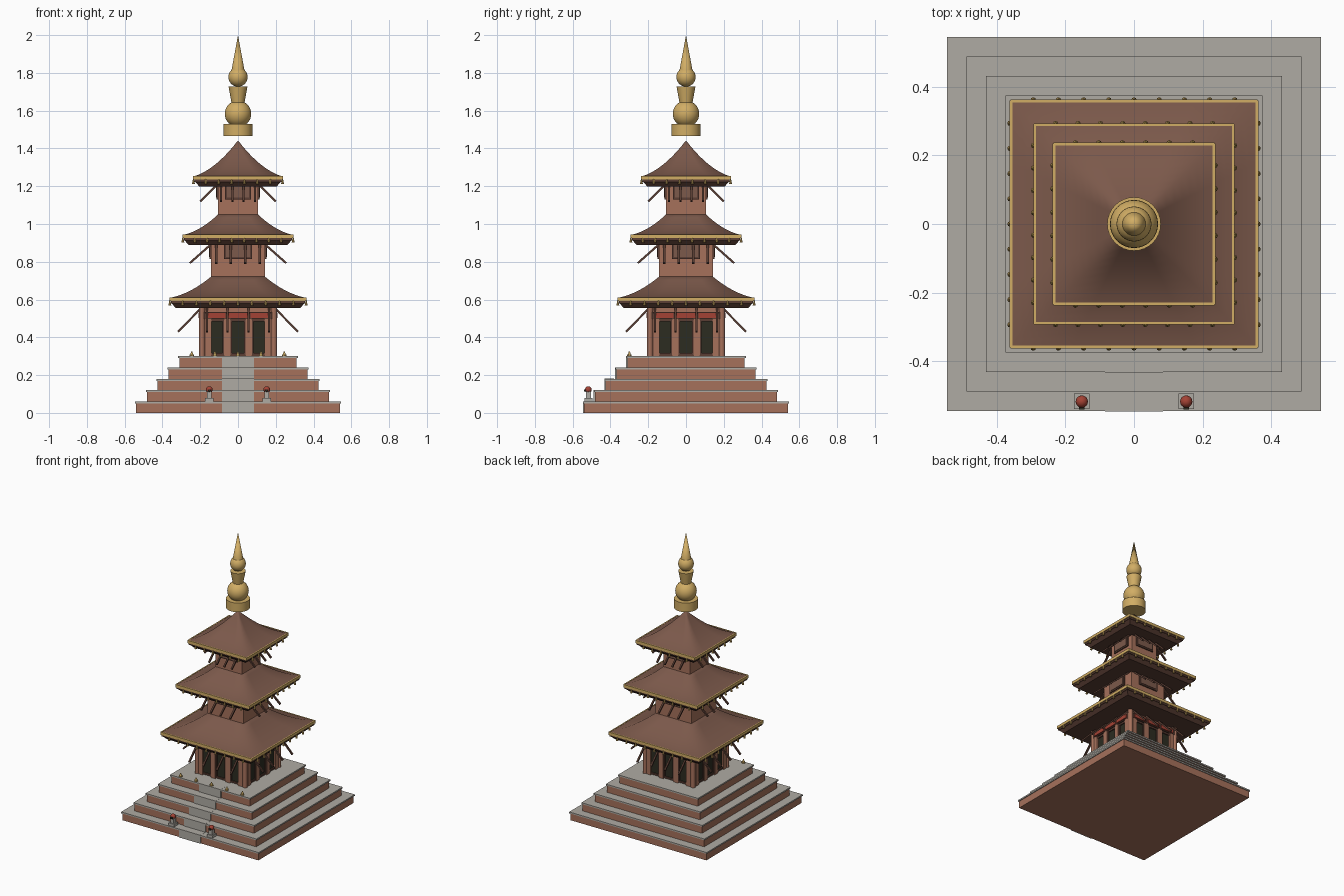
import bpy, bmesh, math
from mathutils import Matrix, Vector

cube = bpy.data.objects.get("Cube")
if cube:
    bpy.data.objects.remove(cube)


def material(name, rgb):
    m = bpy.data.materials.new(name)
    m.use_nodes = True
    m.diffuse_color = (*rgb, 1)
    bsdf = next(n for n in m.node_tree.nodes if n.type == 'BSDF_PRINCIPLED')
    bsdf.inputs["Base Color"].default_value = (*rgb, 1)
    bsdf.inputs["Roughness"].default_value = 0.7
    return m


STONE = material("grey stone", (0.43, 0.41, 0.37))
BRICK = material("red brick", (0.38, 0.165, 0.105))
ROOF = material("roof brown", (0.2, 0.1, 0.07))
WOOD = material("dark wood", (0.1, 0.047, 0.033))
GOLD = material("gold", (0.64, 0.42, 0.13))
RED = material("red paint", (0.37, 0.055, 0.035))
DARK = material("dark opening", (0.025, 0.025, 0.015))


def box(bm, x0, x1, y0, y1, z0, z1):
    mat = Matrix.Translation(((x0 + x1) / 2, (y0 + y1) / 2, (z0 + z1) / 2))
    bmesh.ops.create_cube(bm, size=1, matrix=mat @ Matrix.Diagonal((x1 - x0, y1 - y0, z1 - z0, 1)))


def block(bm, half, z0, z1):
    box(bm, -half, half, -half, half, z0, z1)


def cone(bm, x, y, z0, z1, r0, r1, sides):
    bmesh.ops.create_cone(bm, cap_ends=True, segments=sides, radius1=r0, radius2=r1,
                          depth=z1 - z0, matrix=Matrix.Translation((x, y, (z0 + z1) / 2)))


def ball(bm, x, y, z, r, sides=32):
    bmesh.ops.create_uvsphere(bm, u_segments=sides, v_segments=sides // 2, radius=r,
                              matrix=Matrix.Translation((x, y, z)))


def beam(bm, a, b, width):
    a, b = Vector(a), Vector(b)
    turn = (b - a).to_track_quat('Z', 'Y').to_matrix().to_4x4()
    scale = Matrix.Diagonal((width, width, (b - a).length, 1))
    bmesh.ops.create_cube(bm, size=1, matrix=Matrix.Translation((a + b) / 2) @ turn @ scale)


def four_sides(bm):
    # repeat the front geometry on the other three sides
    source = bm.verts[:] + bm.edges[:] + bm.faces[:]
    for k in (1, 2, 3):
        copy = bmesh.ops.duplicate(bm, geom=source)["geom"]
        verts = [v for v in copy if isinstance(v, bmesh.types.BMVert)]
        bmesh.ops.rotate(bm, verts=verts, cent=(0, 0, 0), matrix=Matrix.Rotation(k * math.pi / 2, 3, 'Z'))


def finish(bm, name, mat, smooth=None):
    mesh = bpy.data.meshes.new(name)
    bm.to_mesh(mesh)
    bm.free()
    mesh.materials.append(mat)
    ob = bpy.data.objects.new(name, mesh)
    bpy.context.collection.objects.link(ob)
    if smooth:
        bpy.ops.object.select_all(action='DESELECT')
        ob.select_set(True)
        bpy.context.view_layer.objects.active = ob
        bpy.ops.object.shade_smooth_by_angle(angle=math.radians(smooth))
    return ob


# Stepped plinth: brick risers, stone slabs and a stone stair strip
bricks, slabs, stairs = bmesh.new(), bmesh.new(), bmesh.new()
for i in range(5):
    half, z = 0.545 - 0.057 * i, 0.06 * i
    block(bricks, half - 0.006, z, z + 0.05)
    block(slabs, half, z + 0.05, z + 0.06)
    box(stairs, -0.085, 0.085, -half - 0.001, -half + 0.05, z + 0.0005, z + 0.061)
finish(bricks, "plinth_bricks", BRICK)
finish(slabs, "plinth_slabs", STONE)
finish(stairs, "front_stairs", STONE)

# Lamps along the front of the top step
bm = bmesh.new()
for x in (-0.245, -0.122, 0, 0.122, 0.245):
    cone(bm, x, -0.3, 0.3, 0.308, 0.012, 0.012, 10)
    cone(bm, x, -0.3, 0.308, 0.325, 0.008, 0.003, 10)
finish(bm, "step_lamps", GOLD)

# Guardian statues beside the stairs
for side, x in (("right", -0.152), ("left", 0.152)):
    bm = bmesh.new()
    box(bm, x - 0.022, x + 0.022, -0.538, -0.494, 0.06, 0.078)
    box(bm, x - 0.013, x + 0.013, -0.53, -0.503, 0.078, 0.112)
    finish(bm, side + "_guardian_body", STONE)
    bm = bmesh.new()
    ball(bm, x, -0.517, 0.123, 0.018, 16)
    finish(bm, side + "_guardian_head", RED, 60)
    bm = bmesh.new()
    box(bm, x - 0.008, x + 0.008, -0.54, -0.53, 0.112, 0.124)
    finish(bm, side + "_guardian_snout", DARK)

# Ground floor: walls, pillars, doors and painted lintels
bm = bmesh.new()
block(bm, 0.182, 0.3, 0.57)
finish(bm, "ground_walls", BRICK)

pillars, frames, doors, lintels = [bmesh.new() for _ in range(4)]
for x in (-0.158, -0.058, 0.058, 0.158):
    box(pillars, x - 0.017, x + 0.017, -0.2, -0.18, 0.3, 0.5)
cone(pillars, -0.19, -0.19, 0.3, 0.555, 0.016, 0.016, 12)
for x in (-0.115, 0, 0.115):
    for s in (-1, 1):
        cx = x + s * 0.037
        box(frames, cx - 0.005, cx + 0.005, -0.196, -0.18, 0.305, 0.495)
    for z in (0.305, 0.483):
        box(frames, x - 0.037, x + 0.037, -0.195, -0.18, z, z + 0.012)
    box(doors, x - 0.032, x + 0.032, -0.187, -0.18, 0.317, 0.483)
    box(lintels, x - 0.05, x + 0.05, -0.208, -0.18, 0.503, 0.53)
box(frames, -0.19, 0.19, -0.201, -0.18, 0.497, 0.535)
for bm, name, mat in ((pillars, "ground_pillars", BRICK), (frames, "door_frames", WOOD),
                      (doors, "doors", DARK), (lintels, "painted_lintels", RED)):
    four_sides(bm)
    finish(bm, name, mat)

# Upper storeys: walls and shuttered windows
for name, half, z0, z1, win, wz in (("middle", 0.142, 0.7, 0.92, 0.075, 0.815),
                                    ("upper", 0.105, 1.03, 1.22, 0.07, 1.13)):
    bm = bmesh.new()
    block(bm, half, z0, z1)
    finish(bm, name + "_walls", BRICK)
    bm = bmesh.new()
    box(bm, -win, win, -half - 0.008, -half + 0.01, wz, z1 - 0.01)
    four_sides(bm)
    finish(bm, name + "_windows", WOOD)
    bm = bmesh.new()
    box(bm, -win + 0.012, win - 0.012, -half - 0.011, -half, wz + 0.01, z1 - 0.02)
    four_sides(bm)
    finish(bm, name + "_shutters", ROOF)

# Roofs: name, eave half, eave z, top half, top z, strut top, strut foot, strut drop, bells
ROOFS = (("lower", 0.36, 0.61, 0.142, 0.722, 0.195, 0.317, 0.18, 9),
         ("middle", 0.291, 0.943, 0.104, 1.052, 0.145, 0.255, 0.15, 8),
         ("upper", 0.235, 1.253, 0.0, 1.44, 0.12, 0.2, 0.133, 6))
for name, half, z, top, ztop, s_in, s_out, drop, count in ROOFS:
    # concave roof sheet lofted from square rings
    bm = bmesh.new()
    rings, steps = [], 10
    for k in range(steps + 1):
        t = k / steps
        h = half - 0.004 + (max(top, 0.002) - half + 0.004) * t
        hz = z + (ztop - z) * (0.4 * t + 0.6 * t * t)
        corners = [Vector((sx * h, sy * h, hz)) for sx, sy in ((-1, -1), (1, -1), (1, 1), (-1, 1))]
        rings.append([bm.verts.new(corners[i].lerp(corners[(i + 1) % 4], j / 4))
                      for i in range(4) for j in range(4)])
    for low, high in zip(rings, rings[1:]):
        for i in range(16):
            j = (i + 1) % 16
            bm.faces.new((low[i], low[j], high[j], high[i]))
    bm.faces.new(rings[-1])
    finish(bm, name + "_roof", ROOF, 100)

    # eave slab, tapering inward below
    bm = bmesh.new()
    block(bm, half - 0.004, z - 0.03, z)
    cone_half = (half - 0.03) * math.sqrt(2)
    bmesh.ops.create_cone(bm, cap_ends=True, segments=4, radius1=cone_half,
                          radius2=(half - 0.008) * math.sqrt(2), depth=0.024,
                          matrix=Matrix.Translation((0, 0, z - 0.042)) @ Matrix.Rotation(math.pi / 4, 4, 'Z'))
    finish(bm, name + "_eave", WOOD)

    # gilded edge with hanging bells
    bm = bmesh.new()
    box(bm, -half, half, -half - 0.002, -half + 0.006, z - 0.018, z + 0.002)
    for k in range(count):
        x = (k + 0.5 - count / 2) * (2 * half - 0.06) / count
        cone(bm, x, -half - 0.001, z - 0.042, z - 0.016, 0.008, 0.003, 8)
    four_sides(bm)
    finish(bm, name + "_gilded_edge", GOLD)

    # slanted struts under the eave
    bm = bmesh.new()
    for k in (-1, -1 / 3, 1 / 3, 1):
        x = k * (s_in - 0.03)
        beam(bm, (x, -s_in + 0.02, z - 0.035), (x, -s_out, z - drop), 0.011)
    four_sides(bm)
    finish(bm, name + "_struts", WOOD)

# Golden finial
bm = bmesh.new()
cone(bm, 0, 0, 1.465, 1.53, 0.078, 0.078, 32)
ball(bm, 0, 0, 1.583, 0.07)
cone(bm, 0, 0, 1.635, 1.727, 0.033, 0.05, 32)
ball(bm, 0, 0, 1.778, 0.051)
cone(bm, 0, 0, 1.815, 2.0, 0.034, 0.0, 32)
finish(bm, "finial", GOLD, 35)
